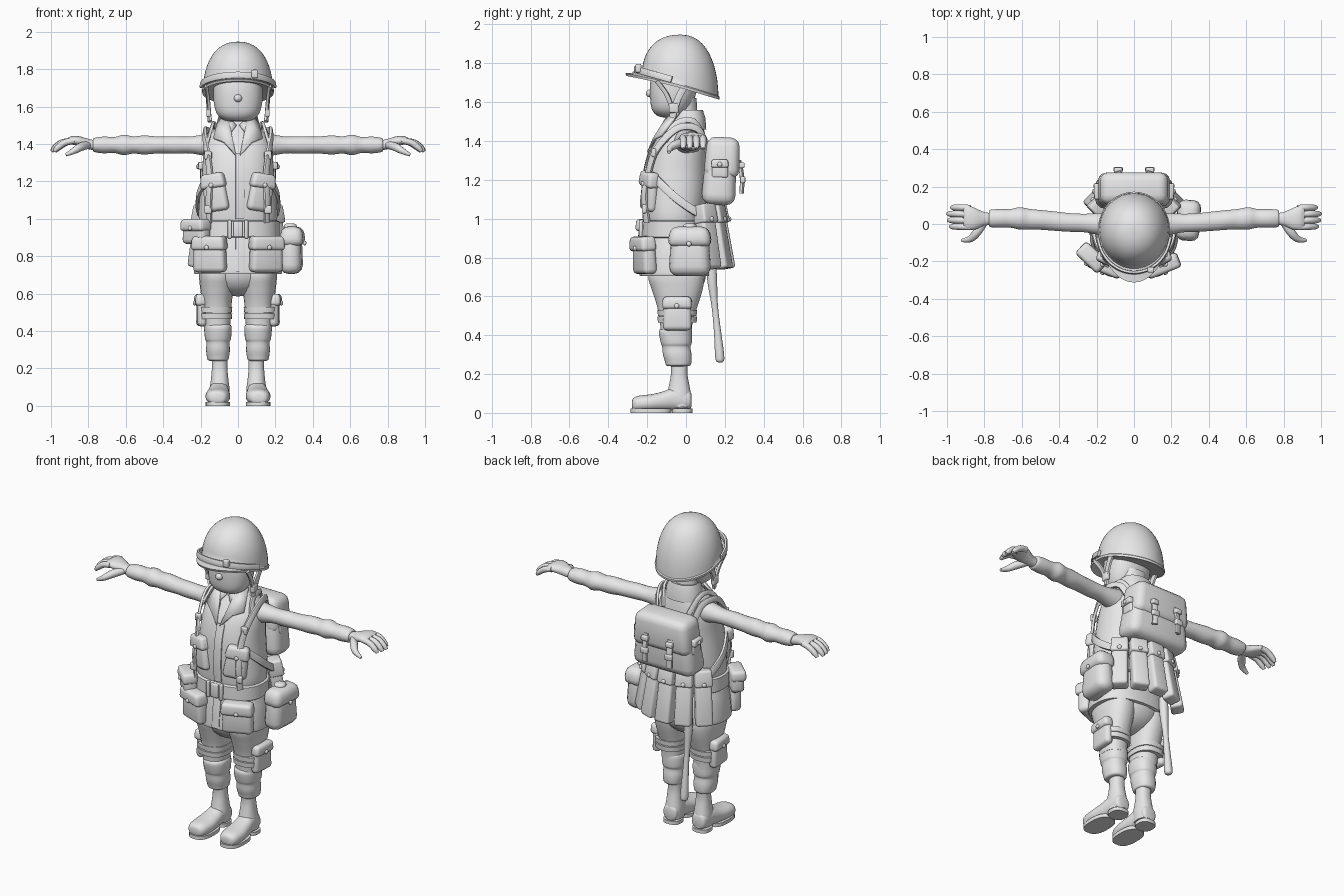
import bpy, bmesh, math
from mathutils import Vector as V, Matrix as M

grey = bpy.data.materials.new("plain_grey")
grey.diffuse_color = (0.8, 0.8, 0.8, 1)


def finish(name, bm):
    bmesh.ops.recalc_face_normals(bm, faces=bm.faces)
    me = bpy.data.meshes.new(name)
    bm.to_mesh(me)
    bm.free()
    me.materials.append(grey)
    ob = bpy.data.objects.new(name, me)
    bpy.context.collection.objects.link(ob)
    return ob


def ring(c, u, v, n=28, p=2.3):
    """Super-ellipse ring around c with half axes u and v."""
    def f(a):
        return math.copysign(abs(a) ** (2 / p), a)
    return [V(c) + V(u) * f(math.cos(2 * math.pi * (i + .5) / n)) +
            V(v) * f(math.sin(2 * math.pi * (i + .5) / n)) for i in range(n)]


def loft(name, rings):
    bm = bmesh.new()
    rows = [[bm.verts.new(q) for q in r] for r in rings]
    n = len(rows[0])
    for a, b in zip(rows, rows[1:]):
        for i in range(n):
            bm.faces.new((a[i], a[(i + 1) % n], b[(i + 1) % n], b[i]))
    bm.faces.new(rows[0])
    bm.faces.new(rows[-1])
    return finish(name, bm)


def spline(pts, n=4):
    """Smooth curve through tuples of any length."""
    p = [pts[0]] + list(pts) + [pts[-1]]
    out = []
    for a, b, c, d in zip(p, p[1:], p[2:], p[3:]):
        for k in range(n):
            t = k / n
            out.append(tuple(.5 * (2 * y + (z - x) * t + (2 * x - 5 * y + 4 * z - w) * t * t +
                                   (3 * y - x - 3 * z + w) * t ** 3) for x, y, z, w in zip(a, b, c, d)))
    return out + [tuple(pts[-1])]


def stack(name, secs, cx=0, p=2.3, n=4):
    """Vertical body from sections (z, centre y, half width, half depth)."""
    return loft(name, [ring((cx, cy, z), (rx, 0, 0), (0, ry, 0), p=p)
                       for z, cy, rx, ry in (spline(secs, n) if n else secs)])


def tube(name, pts, n=12):
    """Round limb through (x, y, z, radius)."""
    q = spline(pts)
    rings = []
    for i, a in enumerate(q):
        t = (V(q[min(i + 1, len(q) - 1)][:3]) - V(q[max(i - 1, 0)][:3])).normalized()
        u = t.cross(V((0, 1, 0))).normalized()
        rings.append(ring(a[:3], u * a[3], u.cross(t) * a[3], n, 2))
    return loft(name, rings)


def ribbon(name, pts, width, thick=.018, axis=(0, -.04, None)):
    """Flat strap lying on the body, facing away from its axis."""
    q = [V(a) for a in spline(pts)]
    rings = []
    for i, a in enumerate(q):
        t = (q[min(i + 1, len(q) - 1)] - q[max(i - 1, 0)]).normalized()
        mid = V((axis[0], axis[1], a.z - .03 if axis[2] is None else axis[2]))
        u = t.cross(a - mid).normalized()
        rings.append(ring(a, u * width / 2, u.cross(t) * thick / 2, 8, 6))
    return loft(name, rings)


def box(name, mat, loc, size, bevel=.012, top=1.0):
    """Rounded block; top narrows its upper end."""
    bm = bmesh.new()
    bmesh.ops.create_cube(bm, size=1)
    for v in bm.verts:
        k = top if v.co.z > 0 else 1
        v.co = V((v.co.x * size[0] * k, v.co.y * size[1] * k, v.co.z * size[2]))
    bmesh.ops.bevel(bm, geom=bm.edges[:], offset=min(bevel, min(size) * .45),
                    segments=3, profile=.5, affect='EDGES')
    bm.transform(mat @ M.Translation(loc))
    return finish(name, bm)


def ball(name, mat, loc, size):
    bm = bmesh.new()
    bmesh.ops.create_uvsphere(bm, u_segments=16, v_segments=10, radius=1)
    bm.transform(mat @ M.Translation(loc) @ M.Diagonal((*size, 1)))
    return finish(name, bm)


def pouch(name, loc, size, turn, tilt=0, roll=0, flap=.38, bevel=.025, top=.94):
    """Bag with flap and button; its face points to -y before turning."""
    w, d, h = size
    m = M.Translation(loc) @ M.Rotation(turn, 4, 'Z') @ M.Rotation(tilt, 4, 'X') @ M.Rotation(roll, 4, 'Y')
    box(name, m, (0, 0, 0), size, bevel, top)
    box(name + "_flap", m, (0, -.006, h * (.5 - flap / 2) + .004), (w * 1.05, d + .012, h * flap), bevel * .8, top)
    ball(name + "_button", m, (0, -d / 2 - .012, h * (.5 - flap) + .02), (.013, .009, .013))
    return m


I = M.Identity(4)

# Head and neck
stack("head", [(1.52, -.07, .03, .03), (1.528, -.075, .075, .07), (1.56, -.08, .112, .095), (1.62, -.07, .13, .115),
               (1.7, -.06, .132, .125), (1.78, -.05, .125, .12)])
ball("nose", I, (0, -.187, 1.645), (.022, .02, .02))
stack("neck", [(1.45, .0, .085, .08), (1.54, -.01, .075, .07), (1.62, -.02, .08, .075)])

# Helmet: dome with sloping rim and front brim
N, rows = 40, []
for k, (grow, brim, drop) in [(0, (.93, 0, -.0)), (0, (1.02, .075, -.008)), (0, (1.03, .08, .006)), (0, (1, .012, .012))] + \
        [(k, (1, 0, 0)) for k in range(1, 13)]:
    phi = k / 12 * math.radians(88.5)
    r, h = math.cos(phi) ** .85, math.sin(phi) ** .95
    row = []
    for i in range(N):
        a = 2 * math.pi * i / N
        f = max(0, -math.sin(a)) ** 1.5
        x, y = .187 * math.cos(a) * r * grow, -.03 + .197 * math.sin(a) * r * grow - brim * f
        rim = 1.672 - .32 * (.19 * math.sin(a) - .03) + drop
        row.append(V((x, y, rim + (1.947 - rim) * h)))
    rows.append(row)
loft("helmet", rows)
band = [(.2 * math.cos(a), -.035 + .225 * math.sin(a), 1.705 - .32 * (.2 * math.sin(a)))
        for a in [math.radians(d) for d in range(190, 351, 20)]]
ribbon("helmet_band", band, .035, .016)
box("band_clip", I, (.09, -.245, 1.775), (.035, .03, .045), .008)
for s in (-1, 1):
    ribbon("chin_strap", [(s * .165, -.0, 1.69), (s * .16, -.04, 1.62), (s * .15, -.07, 1.52)], .035)
    ribbon("chin_strap_front", [(s * .17, -.15, 1.71), (s * .16, -.1, 1.64), (s * .153, -.07, 1.56)], .022)
    box("strap_buckle", I, (s * .157, -.063, 1.57), (.025, .05, .05), .008)

# Jacket, belt, collar
stack("jacket", [(.705, -.06, .23, .175), (.72, -.06, .237, .18), (.83, -.06, .228, .17), (.94, -.06, .205, .15),
                 (1.02, -.06, .212, .155), (1.12, -.055, .205, .163), (1.25, -.05, .192, .16), (1.36, -.035, .185, .145),
                 (1.43, -.02, .165, .12), (1.485, -.005, .12, .092), (1.52, .0, .09, .08)])
stack("belt", [(.9, -.06, .218, .165), (.905, -.06, .224, .17), (.985, -.06, .222, .168), (.99, -.06, .216, .162)], n=0)
box("belt_buckle", I, (0, -.232, .945), (.05, .02, .085), .006)
for x in (-.045, .045):
    box("belt_keeper", I, (x, -.23, .945), (.02, .024, .1), .006)
ribbon("jacket_front", [(.012, -.185, 1.35), (.012, -.212, 1.25), (.012, -.222, 1.12), (.012, -.216, 1.0)], .05, .012)
ribbon("skirt_front", [(.012, -.217, .91), (.012, -.232, .82), (.012, -.241, .715)], .05, .012)
stack("collar", [(1.46, .01, .115, .095), (1.52, .015, .105, .085), (1.56, .012, .09, .075), (1.55, .012, .08, .065)], n=0)


def plate(name, pts):
    bm = bmesh.new()
    bm.faces.new([bm.verts.new(p) for p in pts])
    bmesh.ops.triangulate(bm, faces=bm.faces[:])
    ob = finish(name, bm)
    mod = ob.modifiers.new("thickness", 'SOLIDIFY')
    mod.thickness, mod.offset = .014, 0


for s in (-1, 1):
    plate("lapel", [(s * .05, -.085, 1.54), (s * .1, -.035, 1.545), (s * .13, -.125, 1.43),
                    (s * .075, -.165, 1.41), (s * .012, -.195, 1.34)])
    plate("shirt_collar", [(s * .008, -.1, 1.5), (s * .05, -.08, 1.54), (s * .05, -.135, 1.445)])

    # Arm with creased sleeve and cuff
    arm = [(.1, 0, .065, .075), (.18, .0, .06, .058), (.26, .005, .05, .045), (.34, .008, .05, .047), (.42, .015, .052, .045),
           (.5, .022, .053, .051), (.56, .026, .055, .046), (.61, .03, .06, .055), (.66, .03, .05, .043),
           (.72, .03, .05, .045), (.77, .03, .046, .037), (.775, .03, .03, .025)]
    loft("sleeve", [ring((s * x, y, 1.395), (0, ry, 0), (0, 0, rz), 24, 2) for x, y, ry, rz in spline(arm)])
    palm = [(.75, .028, 1.39, .03, .026), (.8, .027, 1.4, .037, .028), (.85, .028, 1.415, .058, .027),
            (.89, .035, 1.42, .065, .022), (.912, .037, 1.417, .058, .014)]
    loft("palm", [ring((s * x, y, z), (0, ry, 0), (0, 0, rz), 20) for x, y, z, ry, rz in spline(palm)])
    for k in range(4):
        y, e = .085 - k * .034, (.02, 0, .003, .015)[k]
        tube("finger", [(s * .875, y, 1.418, .017), (s * (.94 - e), y + .003, 1.408, .018),
                        (s * (.98 - e), y + .003, 1.38, .016), (s * (.997 - e), y + .003, 1.36, .009)])
    tube("thumb", [(s * .8, .01, 1.395, .02), (s * .84, -.045, 1.385, .023), (s * .875, -.08, 1.365, .018),
                   (s * .92, -.088, 1.342, .009)])

    # Leg, gaiter and boot
    stack("trouser_leg", [(.78, -.05, .09, .13), (.7, -.05, .096, .145), (.63, -.045, .09, .13), (.55, -.045, .08, .105),
                          (.47, -.05, .075, .085), (.4, -.05, .068, .08)], s * .113)
    stack("gaiter", [(.44, -.05, .062, .07), (.42, -.055, .073, .085), (.36, -.05, .07, .08), (.34, -.05, .062, .073),
                     (.3, -.045, .064, .074), (.265, -.04, .06, .069), (.245, -.04, .054, .062), (.24, -.04, .035, .04)], s * .107)
    stack("boot_shaft", [(.27, -.035, .042, .045), (.2, -.035, .042, .043), (.14, -.035, .047, .053),
                         (.09, -.035, .053, .062), (.03, -.03, .05, .058)], s * .098)
    foot = [(-.277, .03, .045, .02), (-.268, .046, .045, .034), (-.24, .06, .048, .041), (-.18, .066, .052, .044),
            (-.12, .06, .06, .05), (-.07, .054, .07, .058), (-.02, .05, .07, .058), (.018, .045, .066, .048), (.028, .03, .066, .03)]
    loft("boot_foot", [ring((s * (.1 - y * .04), y, z), (rx, 0, 0), (0, 0, rz)) for y, rx, z, rz in spline(foot)])
    for nm, cy, ry, rx in (("sole", -.18, .105, .066), ("heel", -.02, .053, .054)):
        stack(nm, [(0, cy, rx, ry), (.022, cy, rx, ry)], s * (.1 - cy * .04), 2.6, 0)

    # Thigh pouch with leg straps
    pouch("thigh_pouch", (s * .195, -.045, .51), (.15, .05, .17), s * 1.5, top=.92)
    for z in (.465, .5):
        stack("thigh_strap", [(z, -.045, .09, .1), (z + .03, -.045, .092, .103)], s * .122, 2.5, 0)

    # Jacket pockets
    pouch("chest_pocket", (s * .122, -.187, 1.14), (.14, .06, .2), s * .42, roll=s * .15, flap=.4, top=.85)
    pouch("skirt_pocket", (s * .15, -.215, .81), (.185, .075, .19), s * .38, tilt=.05, flap=.4, top=.92)

    # Suspenders and side straps
    ribbon("suspender", [(s * .12, .12, 1.32), (s * .15, .07, 1.45), (s * .175, -.01, 1.475), (s * .178, -.08, 1.44),
                         (s * .165, -.155, 1.35), (s * .152, -.19, 1.25), (s * .155, -.215, 1.12), (s * .155, -.2, .98)], .036)
    ribbon("shoulder_strap", [(s * .09, .1, 1.4), (s * .125, .04, 1.5), (s * .14, -.05, 1.49), (s * .17, -.11, 1.4)], .03)
    for z, y in ((1.34, -.165), (1.05, -.215)):
        box("suspender_hook", I, (s * .16, y, z), (.04, .024, .045), .008)
    ribbon("side_strap", [(s * .165, -.17, 1.22), (s * .205, -.1, 1.15), (s * .217, -.03, 1.09),
                          (s * .2, .06, 1.03), (s * .15, .13, 1.0)], .042)

    # Backpack side pocket and closing straps
    pouch("pack_side_pocket", (s * .185, .175, 1.255), (.085, .035, .09), s * 1.52, flap=.45, bevel=.012)
    ribbon("pack_strap", [(s * .085, .272, 1.3), (s * .085, .288, 1.22), (s * .085, .287, 1.13)], .035)
    box("pack_buckle", I, (s * .085, .293, 1.2), (.05, .025, .035), .007)
    box("pack_buckle_upper", I, (s * .085, .287, 1.275), (.045, .03, .03), .007)

# Seat of the trousers
ball("trouser_seat", I, (0, -.045, .72), (.195, .15, .135))

# Backpack
lean = M.Translation((0, .175, 1.24)) @ M.Rotation(-.06, 4, 'X')
box("backpack", lean, (0, 0, 0), (.43, .18, .34), .055, .82)
box("backpack_flap", lean, (0, .008, .075), (.395, .185, .21), .045, .9)

# Row of pouches around the back
for i in range(-2, 3):
    a = i * .39
    pouch("back_pouch", (.28 * math.sin(a), -.09 + .28 * math.cos(a), .905), (.1, .075, .33),
          math.pi - a, tilt=-.17, flap=.3, bevel=.016, top=.92)

# Canteen on one hip, small case on the other
m = pouch("canteen", (.285, .02, .83), (.22, .12, .25), 1.5, flap=.42, bevel=.05, top=.86)
tube("canteen_cap", [(.28, .02, .93, .035), (.28, .02, .965, .035), (.28, .02, .975, .02)])
pouch("belt_case", (-.222, -.175, .93), (.16, .08, .13), -.75, flap=.5)

# Sheathed tool hanging behind the leg
tube("hanging_tool", [(-.11, .13, .78, .026), (-.11, .135, .68, .026), (-.11, .148, .55, .017), (-.11, .162, .42, .019),
                      (-.11, .172, .31, .024), (-.11, .175, .27, .022), (-.11, .175, .26, .01)])

bpy.ops.object.select_all(action='SELECT')
bpy.context.view_layer.objects.active = bpy.data.objects["helmet"]
bpy.ops.object.shade_smooth_by_angle(angle=math.radians(40))
